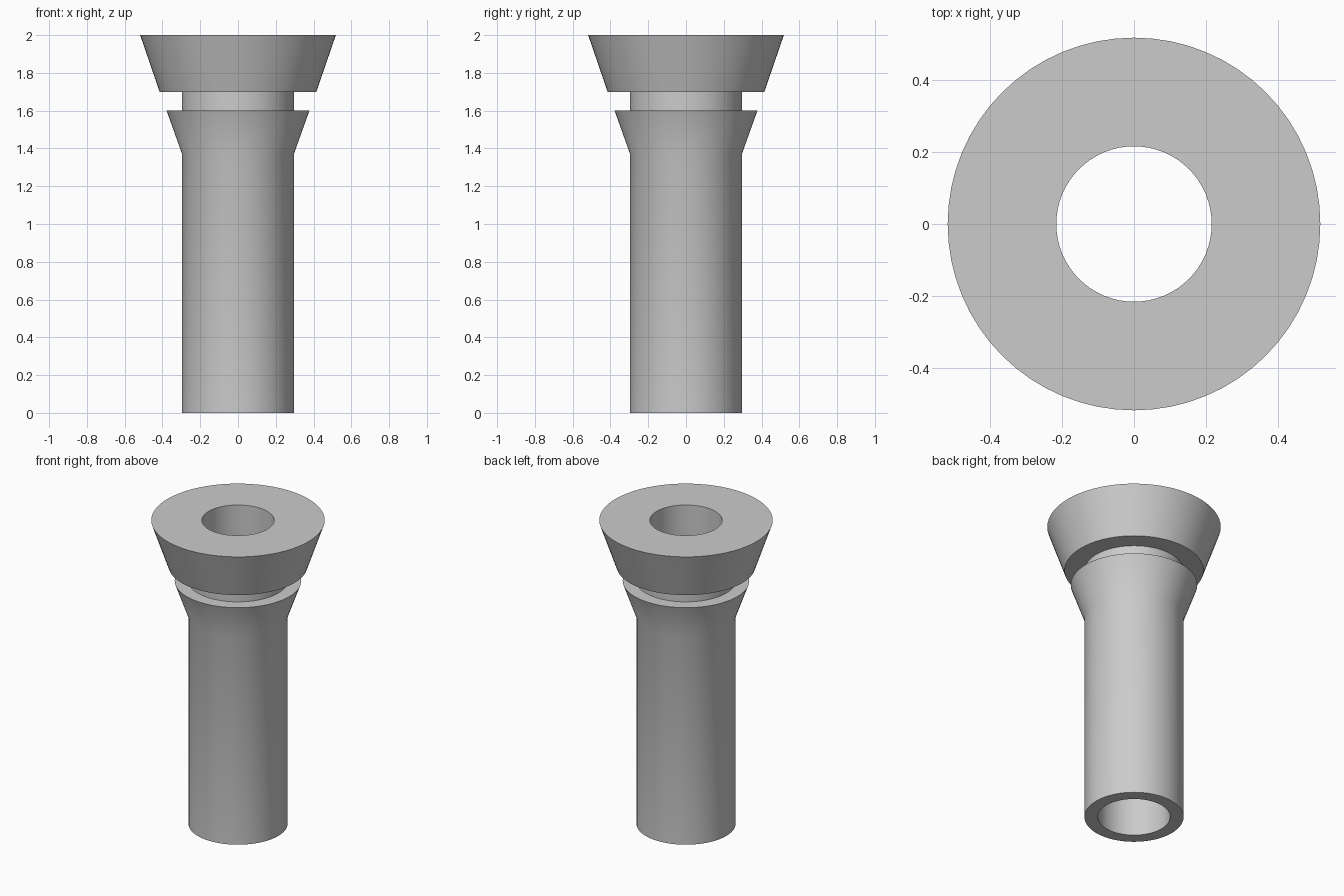
import bpy
import bmesh
from math import radians
from mathutils import Vector

cube = bpy.data.objects.get("Cube")
if cube:
    bpy.data.objects.remove(cube)

SEGMENTS = 64
BORE, TUBE = 0.216, 0.296

grey = bpy.data.materials.new("light grey")
grey.use_nodes = True
grey.diffuse_color = (0.6, 0.6, 0.6, 1)
grey.node_tree.nodes["Principled BSDF"].inputs["Base Color"].default_value = (0.6, 0.6, 0.6, 1)


def lathe(name, profile):
    """Spin a closed (radius, height) profile around the z axis."""
    bm = bmesh.new()
    verts = [bm.verts.new((r, 0, z)) for r, z in profile]
    edges = [bm.edges.new((a, b)) for a, b in zip(verts, verts[1:] + verts[:1])]
    bmesh.ops.spin(bm, geom=verts + edges, cent=Vector(), axis=(0, 0, 1),
                   angle=radians(360), steps=SEGMENTS, use_merge=True)
    bmesh.ops.remove_doubles(bm, verts=bm.verts, dist=0.0001)
    bmesh.ops.recalc_face_normals(bm, faces=bm.faces)
    mesh = bpy.data.meshes.new(name)
    bm.to_mesh(mesh)
    bm.free()
    mesh.materials.append(grey)
    obj = bpy.data.objects.new(name, mesh)
    bpy.context.collection.objects.link(obj)
    bpy.ops.object.select_all(action="DESELECT")
    obj.select_set(True)
    bpy.context.view_layer.objects.active = obj
    bpy.ops.object.shade_smooth_by_angle(angle=radians(30))
    return obj


# One hollow body: tube, flared collar, groove and flared head
lathe("flanged_tube", [
    (BORE, 0), (TUBE, 0),
    (TUBE, 1.37), (0.378, 1.6),
    (TUBE, 1.6), (TUBE, 1.7),
    (0.415, 1.7), (0.518, 2),
    (BORE, 2),
])
